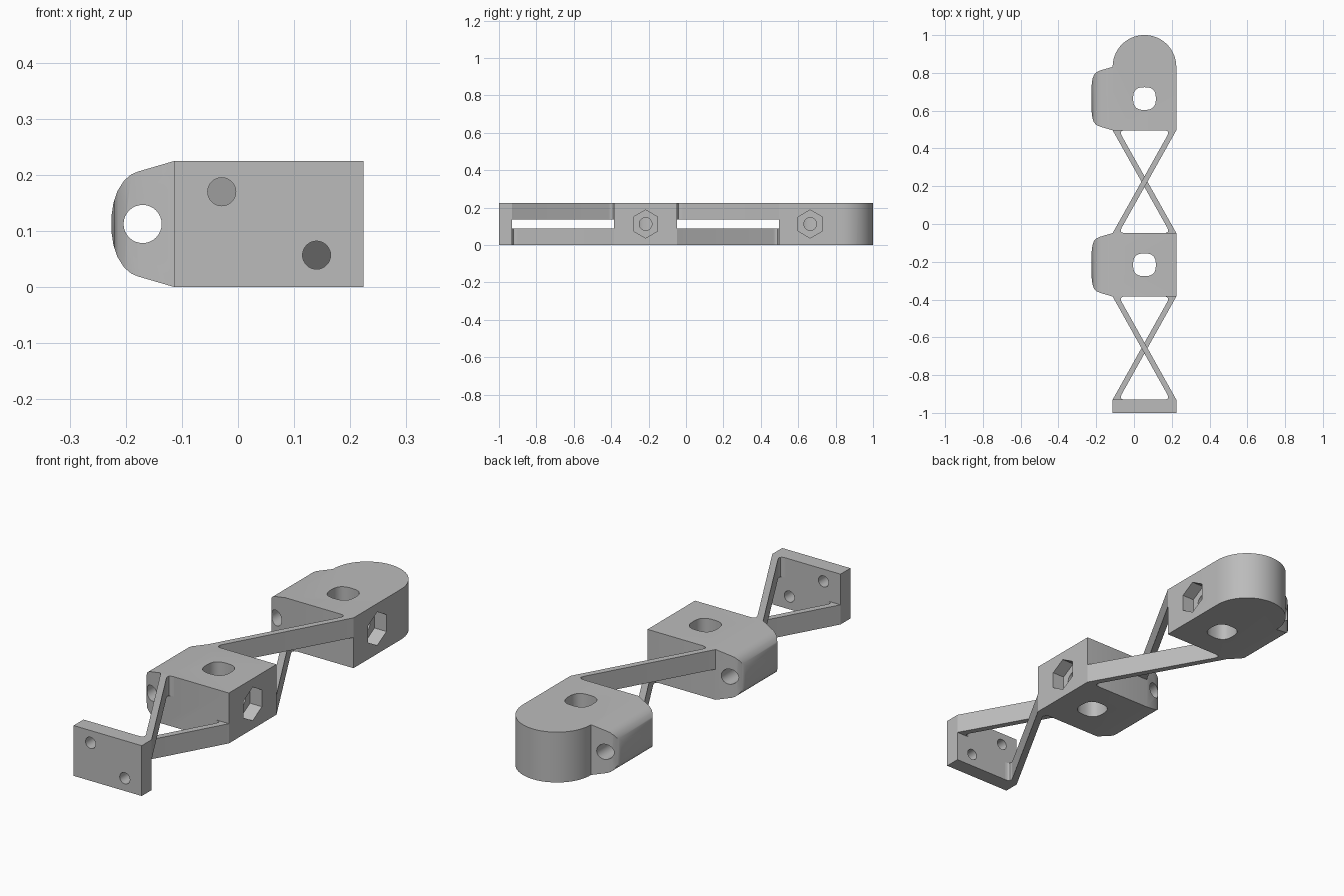
import bpy, bmesh, math

if "Cube" in bpy.data.objects:
    bpy.data.objects.remove(bpy.data.objects["Cube"])

H = 0.225                     # overall height
MID = H / 2
XL, XR, XC = -0.113, 0.224, 0.0555   # body sides and centre line

grey = bpy.data.materials.new("plain grey")
grey.diffuse_color = (0.5, 0.5, 0.5, 1)
grey.use_nodes = True
grey.node_tree.nodes["Principled BSDF"].inputs["Base Color"].default_value = grey.diffuse_color


def prism(name, pts, axis, a, b):
    """Extrude a 2D outline along x, y or z from a to b."""
    place = {"x": lambda u, v, w: (w, u, v),
             "y": lambda u, v, w: (u, w, v),
             "z": lambda u, v, w: (u, v, w)}[axis]
    bm = bmesh.new()
    low = [bm.verts.new(place(u, v, a)) for u, v in pts]
    high = [bm.verts.new(place(u, v, b)) for u, v in pts]
    bm.faces.new(low)
    bm.faces.new(high)
    n = len(pts)
    for i in range(n):
        j = (i + 1) % n
        bm.faces.new((low[i], low[j], high[j], high[i]))
    bmesh.ops.recalc_face_normals(bm, faces=bm.faces)
    mesh = bpy.data.meshes.new(name)
    bm.to_mesh(mesh)
    bm.free()
    mesh.materials.append(grey)
    ob = bpy.data.objects.new(name, mesh)
    bpy.context.collection.objects.link(ob)
    return ob


def ring(cu, cv, r, n=32, power=2.0, start=0.0):
    """Circle, polygon or rounded square (power above 2)."""
    pts = []
    for i in range(n):
        t = start + 2 * math.pi * i / n
        c, s = math.cos(t), math.sin(t)
        k = r / (abs(c) ** power + abs(s) ** power) ** (1 / power)
        pts.append((cu + k * c, cv + k * s))
    return pts


def select(ob):
    bpy.ops.object.select_all(action="DESELECT")
    ob.select_set(True)
    bpy.context.view_layer.objects.active = ob


def boolean(ob, cutter, operation="DIFFERENCE"):
    cutter.hide_render = True
    select(ob)
    mod = ob.modifiers.new("cut", "BOOLEAN")
    mod.operation, mod.solver, mod.object = operation, "EXACT", cutter
    bpy.ops.object.modifier_apply(modifier=mod.name)
    bpy.data.objects.remove(cutter)


def smooth(ob):
    select(ob)
    bpy.ops.object.shade_smooth_by_angle(angle=math.radians(30))


# Rounded side lug: half of its edge, as (x, inset from the block edge)
LUG_TOP = [(XL, 0), (-0.178, 0.019), (-0.190, 0.024), (-0.203, 0.035),
           (-0.215, 0.054), (-0.222, 0.075), (-0.225, 0.095)]
LUG_PLAN = [(XL, 0), (-0.178, 0.019), (-0.200, 0.029), (-0.212, 0.042),
            (-0.220, 0.065), (-0.225, 0.105)]


def block(name, y0, y1, rounded_tip):
    # plan outline, with the optional half-round tip
    outline = [(XL, y0), (XR, y0), (XR, y1)]
    if rounded_tip:
        r = (XR - XL) / 2
        outline += [(XC + r * math.cos(math.pi * i / 32),
                     y1 + r * math.sin(math.pi * i / 32)) for i in range(1, 32)]
    outline += [(x, y1 - d) for x, d in LUG_PLAN]
    outline += [(x, y0 + d) for x, d in reversed(LUG_PLAN[1:])]
    ob = prism(name, outline, "z", 0, H)

    # side profile that rounds the lug from above and below
    profile = [(0.4, 0), (0.4, H)] + [(x, H - d) for x, d in LUG_TOP]
    profile += [(x, d) for x, d in reversed(LUG_TOP)]
    boolean(ob, prism("profile_cutter", profile, "y", y0 - 0.1, y1 + 0.4), "INTERSECT")

    yc = (y0 + y1) / 2
    # lengthwise hole through the lug
    boolean(ob, prism("lug_hole_cutter", ring(-0.170, MID, 0.034), "y", y0 - 0.1, y1 + 0.1))
    # vertical rounded-square hole
    boolean(ob, prism("vertical_hole_cutter", ring(XC, yc, 0.06, 40, 2.7), "z", -0.1, H + 0.1))
    # hexagonal pocket and the bore behind it
    boolean(ob, prism("hex_cutter", ring(yc, MID, 0.075, 6, 2, math.pi / 6), "x", 0.165, 0.3))
    boolean(ob, prism("bore_cutter", ring(yc, MID, 0.034), "x", XC, 0.2))
    smooth(ob)


def strap(name, y0, y1, z0, z1, flip):
    """Diagonal strap with a fillet at each root, point-symmetric about its centre."""
    w, f = 0.032, 0.034
    yc = (y0 + y1) / 2
    dx, dy = XR - w - XL, y1 - y0
    length = math.hypot(dx, dy)
    corner = (XL + w, y0)
    p0 = (XL + w + f, y0)
    p2 = (corner[0] + f * dx / length, corner[1] + f * dy / length)
    half = [(XL, y0)]
    for i in range(7):
        t = i / 6
        half.append(tuple((1 - t) ** 2 * a + 2 * t * (1 - t) * b + t * t * c
                          for a, b, c in zip(p0, corner, p2)))
    pts = half + [(2 * XC - x, 2 * yc - y) for x, y in half]
    if flip:
        pts = [(2 * XC - x, y) for x, y in pts]
    smooth(prism(name, pts, "z", z0, z1))


# Base plate with two holes
plate = prism("base_plate", [(XL, -1), (XR, -1), (XR, -0.93), (XL, -0.93)], "z", 0, H)
for x, z in ((-0.029, 0.170), (0.140, 0.057)):
    boolean(plate, prism("plate_hole_cutter", ring(x, z, 0.025), "y", -1.1, -0.8))
smooth(plate)

# Middle block and rounded end block
block("middle_block", -0.384, -0.048, False)
block("end_block", 0.496, 0.832, True)

# Crossed straps, upper and lower, swapping direction between the two joints
for label, y0, y1, upper_flip in (("lower_joint", -0.93, -0.384, True),
                                  ("upper_joint", -0.048, 0.496, False)):
    strap(label + "_top_strap", y0, y1, 0.137, H, upper_flip)
    strap(label + "_bottom_strap", y0, y1, 0, 0.088, not upper_flip)
